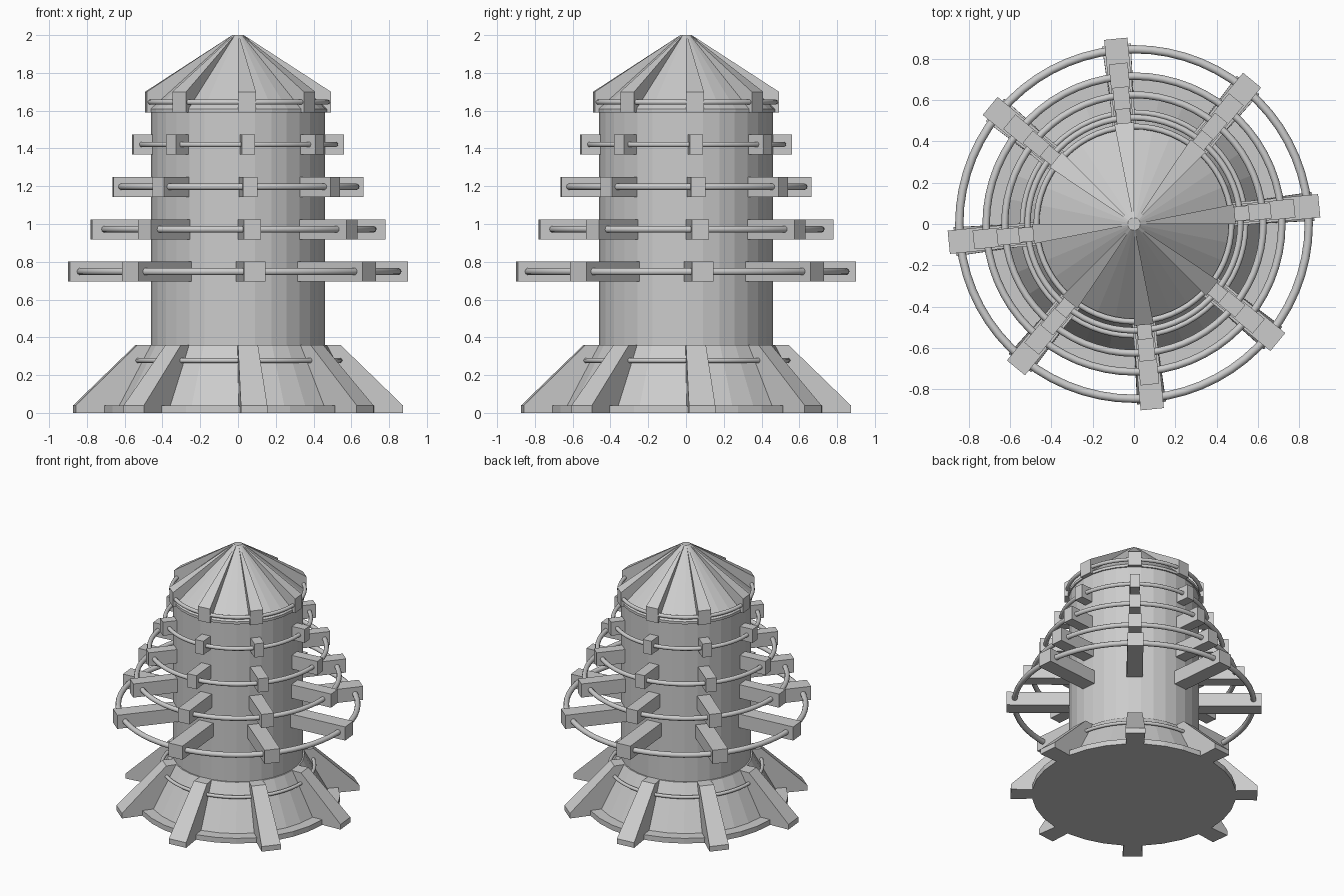
import bpy, bmesh, math

if "Cube" in bpy.data.objects:
    bpy.data.objects.remove(bpy.data.objects["Cube"])

SIDES = 32
RIBS = 8
OFFSET = math.pi / SIDES  # ribs sit on the faces of the 32-sided body


def make_object(name, bm):
    bmesh.ops.recalc_face_normals(bm, faces=bm.faces[:])
    mesh = bpy.data.meshes.new(name)
    bm.to_mesh(mesh)
    bm.free()
    obj = bpy.data.objects.new(name, mesh)
    bpy.context.collection.objects.link(obj)
    return obj


def lathe(name, profile):
    """Closed solid of revolution from (radius, z) points, flat faces."""
    bm = bmesh.new()
    loops = []
    for r, z in profile:
        loops.append([bm.verts.new((r * math.cos(2 * math.pi * i / SIDES),
                                    r * math.sin(2 * math.pi * i / SIDES), z))
                      for i in range(SIDES)])
    for a, b in zip(loops, loops[1:]):
        for i in range(SIDES):
            j = (i + 1) % SIDES
            bm.faces.new((a[i], a[j], b[j], b[i]))
    bm.faces.new(loops[0])
    bm.faces.new(loops[-1])
    return make_object(name, bm)


def radial_ribs(name, profile):
    """Eight ribs from a side profile of (radius, z, width) points."""
    bm = bmesh.new()
    for k in range(RIBS):
        a = OFFSET + 2 * math.pi * k / RIBS
        c, s = math.cos(a), math.sin(a)
        left, right = [], []
        for r, z, w in profile:
            for side, lst in ((-w / 2, left), (w / 2, right)):
                lst.append(bm.verts.new((r * c - side * s, r * s + side * c, z)))
        bm.faces.new(left)
        bm.faces.new(right[::-1])
        n = len(profile)
        for i in range(n):
            j = (i + 1) % n
            bm.faces.new((left[i], left[j], right[j], right[i]))
    return make_object(name, bm)


def ring(name, radius, z, thickness):
    bpy.ops.mesh.primitive_torus_add(major_radius=radius, minor_radius=thickness,
                                     major_segments=64, minor_segments=10,
                                     location=(0, 0, z))
    obj = bpy.context.object
    obj.name = name
    bpy.ops.object.shade_smooth()


# Tower body with flared foot
lathe("tower_body", [(0.72, 0), (0.72, 0.04), (0.64, 0.04), (0.47, 0.36),
                     (0.46, 0.36), (0.46, 1.59)])

# Conical roof
lathe("roof", [(0.47, 1.59), (0.47, 1.61), (0.03, 2.0)])

# Sloping buttresses around the foot
radial_ribs("foot_buttresses", [(0.40, 0, 0.10), (0.87, 0, 0.14), (0.87, 0.04, 0.14),
                                (0.54, 0.36, 0.106), (0.40, 0.36, 0.09)])

# Roof ribs tapering to the tip
radial_ribs("roof_ribs", [(0.42, 1.59, 0.085), (0.49, 1.59, 0.095), (0.49, 1.70, 0.095),
                          (0.03, 2.0, 0.006), (0.03, 1.96, 0.006)])

# Tiers of arms, each carrying a ring rail
tiers = [(0.748, 0.90, 0.113, 0.845, 0.02),
         (0.972, 0.78, 0.092, 0.715, 0.018),
         (1.197, 0.665, 0.078, 0.625, 0.017),
         (1.421, 0.56, 0.07, 0.515, 0.015)]
for i, (z, reach, width, rail, thick) in enumerate(tiers, 1):
    lo, hi = z - 0.053, z + 0.053
    radial_ribs(f"arms_tier_{i}", [(0.42, lo, width), (reach, lo, width),
                                   (reach, hi, width), (0.42, hi, width)])
    ring(f"rail_tier_{i}", rail, z, thick)

# Rings at the foot and the roof edge
ring("foot_ring", 0.54, 0.277, 0.013)
ring("roof_ring", 0.472, 1.645, 0.014)
